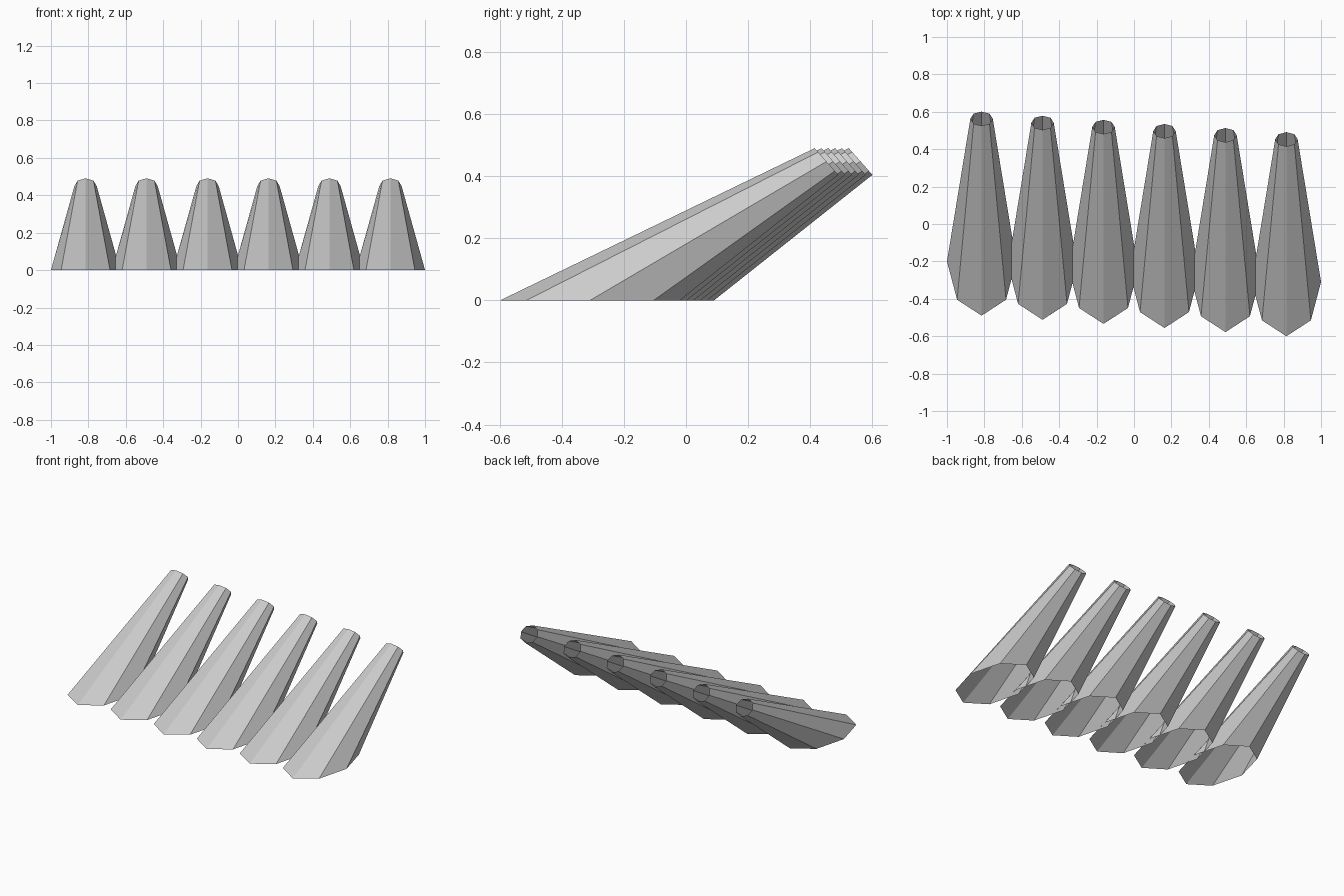
import bpy, bmesh
from math import sin, cos, tau

if "Cube" in bpy.data.objects:
    bpy.data.objects.remove(bpy.data.objects["Cube"])

SIDES = 8
COUNT = 6


def ring(bm, centre, rx, ry, rz):
    """Octagonal ring with one corner pointing to the front."""
    cx, cy, cz = centre
    verts = []
    for i in range(SIDES):
        a = tau * i / SIDES
        verts.append(bm.verts.new((cx + rx * sin(a),
                                   cy - ry * cos(a),
                                   cz + rz * cos(a))))
    return verts


def pipe(name, x, y):
    bm = bmesh.new()
    # wide flat mouth on the ground, small tilted mouth at the upper rear
    base = ring(bm, (x, y, 0), 0.185, 0.29, 0)
    tip = ring(bm, (x, y + 0.763, 0.448), 0.06, 0.038, 0.043)
    for i in range(SIDES):
        j = (i + 1) % SIDES
        bm.faces.new((base[i], base[j], tip[j], tip[i]))
    mesh = bpy.data.meshes.new(name)
    bm.to_mesh(mesh)
    bm.free()
    bpy.context.collection.objects.link(bpy.data.objects.new(name, mesh))


# row of open tapered pipes, each stepped slightly forward
for k in range(COUNT):
    pipe(f"exhaust_pipe_{k + 1}", -0.815 + 0.326 * k, -0.20 - 0.022 * k)
